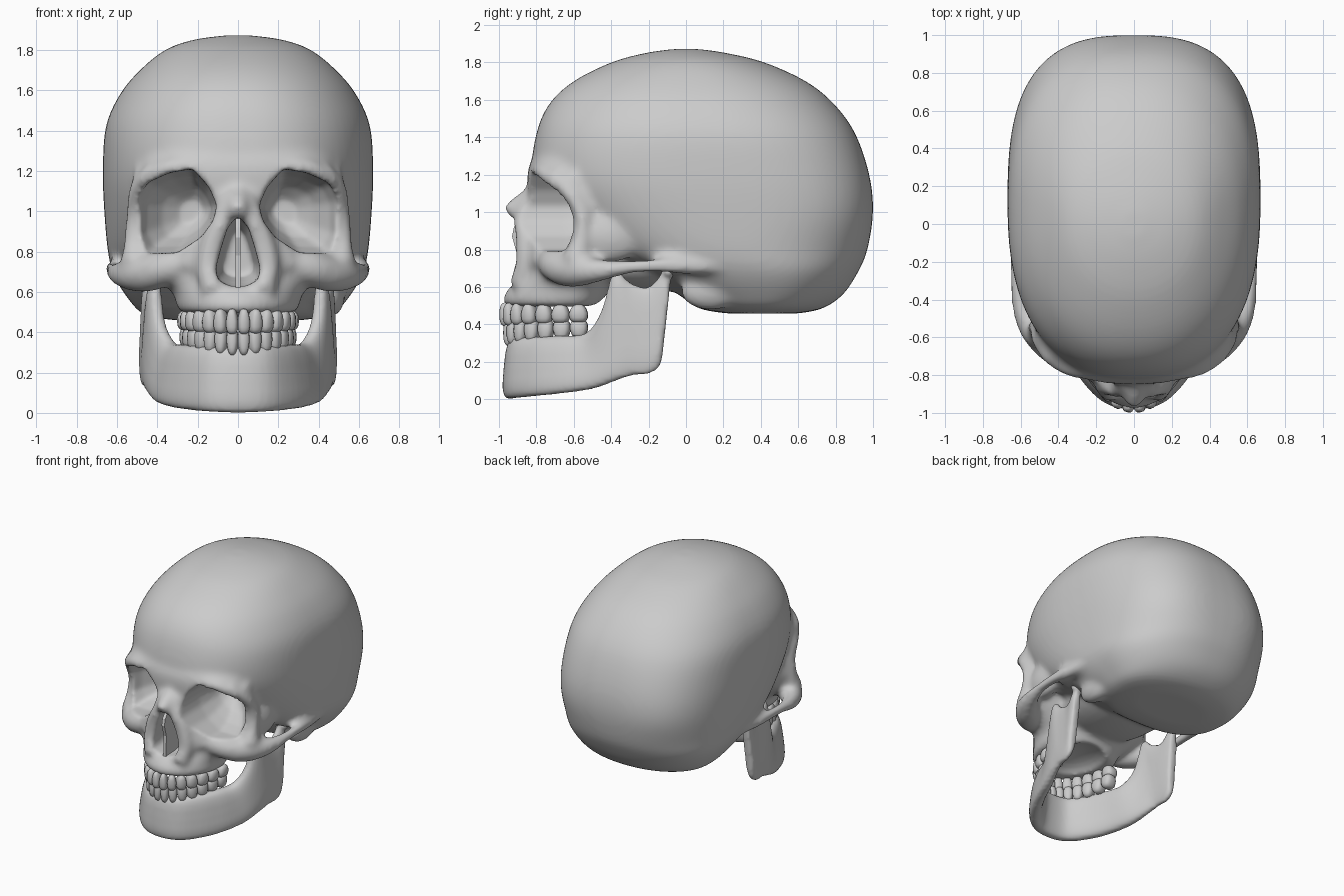
import bpy, bmesh
from math import sin, cos, pi, sqrt
from mathutils import Vector, Matrix

if "Cube" in bpy.data.objects:
    bpy.data.objects.remove(bpy.data.objects["Cube"])


def spline(rows, k):
    """Catmull-Rom refinement of rows of numbers."""
    out = []
    for i in range(len(rows) - 1):
        p = [rows[max(0, min(len(rows) - 1, i + d))] for d in (-1, 0, 1, 2)]
        for j in range(k):
            t = j / k
            out.append(tuple(0.5 * (2 * b + (c - a) * t + (2 * a - 5 * b + 4 * c - d) * t * t
                                    + (3 * b - a - 3 * c + d) * t ** 3) for a, b, c, d in zip(*p)))
    return out + [tuple(rows[-1])]


def spow(v, e):
    return (1 if v >= 0 else -1) * abs(v) ** e


def loft(bm, rings):
    vs = [[bm.verts.new(p) for p in r] for r in rings]
    n = len(vs[0])
    for a, b in zip(vs, vs[1:]):
        for i in range(n):
            bm.faces.new((a[i], a[(i + 1) % n], b[(i + 1) % n], b[i]))
    bm.faces.new(vs[0][::-1])
    bm.faces.new(vs[-1])


def slices(bm, rows, frac):
    """Stack of superellipses: (z, half width, front y, back y, front power, back power)."""
    rings = []
    for z, w, yf, yb, nf, nb in spline(rows, 4):
        yc, ring = yf + frac * (yb - yf), []
        for i in range(72):
            a = 2 * pi * i / 72
            n, d = (nb, yb - yc) if sin(a) >= 0 else (nf, yc - yf)
            ring.append((w * spow(cos(a), 2 / n), yc + d * spow(sin(a), 2 / n), z))
        rings.append(ring)
    loft(bm, rings)


def tube(bm, rows, side=1):
    """Tapered tube through (x, y, z, radius) rows."""
    pts = [(Vector((side * r[0], r[1], r[2])), r[3]) for r in spline(rows, 5)]
    rings = []
    for i, (p, r) in enumerate(pts):
        t = (pts[min(i + 1, len(pts) - 1)][0] - pts[max(i - 1, 0)][0]).normalized()
        u = t.cross(Vector((0.3, 0.1, 1))).normalized()
        v = t.cross(u)
        rings.append([p + r * (cos(2 * pi * j / 14) * u + sin(2 * pi * j / 14) * v) for j in range(14)])
    loft(bm, rings)


def ball(bm, c, r):
    bmesh.ops.create_uvsphere(bm, u_segments=24, v_segments=14, radius=1,
                              matrix=Matrix.Translation(c) @ Matrix.Diagonal((*r, 1)))


def finish(bm, name):
    bmesh.ops.recalc_face_normals(bm, faces=bm.faces)
    me = bpy.data.meshes.new(name)
    bm.to_mesh(me)
    bm.free()
    me.shade_smooth()
    ob = bpy.data.objects.new(name, me)
    bpy.context.collection.objects.link(ob)
    return ob


def remesh(ob, size):
    m = ob.modifiers.new("fuse", 'REMESH')
    m.mode, m.voxel_size, m.use_smooth_shade = 'VOXEL', size, True


# braincase
bm = bmesh.new()
slices(bm, [(.458, .3, .22, .6, 2.2, 2), (.485, .46, .07, .73, 2.6, 2.1), (.56, .54, -.04, .84, 2.8, 2.15),
            (.68, .615, -.22, .92, 2.8, 2.3), (.8, .645, -.5, .97, 2.5, 2.45), (1.0, .663, -.72, 1.0, 2.4, 2.75),
            (1.2, .67, -.82, .98, 2.4, 2.7), (1.42, .655, -.8, .905, 2.35, 2.5), (1.58, .585, -.73, .79, 2.25, 2.35),
            (1.7, .485, -.6, .64, 2.2, 2.25), (1.8, .36, -.4, .42, 2.1, 2.1), (1.85, .22, -.22, .22, 2, 2),
            (1.872, .06, -.07, .07, 2, 2)], .52)
# face block and upper jaw
slices(bm, [(1.4, .4, -.76, -.3, 2.4, 2.4), (1.3, .46, -.815, -.3, 2.5, 2.4), (1.22, .5, -.845, -.3, 2.6, 2.4),
            (1.12, .51, -.845, -.3, 2.5, 2.4), (1.0, .5, -.83, -.3, 2.4, 2.4), (.86, .5, -.83, -.32, 2.2, 2.4),
            (.75, .48, -.845, -.36, 2, 2.4), (.66, .39, -.88, -.4, 1.9, 2.4), (.59, .32, -.95, -.42, 1.9, 2.4),
            (.53, .305, -.98, -.44, 1.9, 2.4), (.495, .28, -.96, -.47, 1.9, 2.4)], .65)
# skull base
ball(bm, (0, -.2, .72), (.36, .47, .15))
# nose bridge
tube(bm, [(0, -.78, 1.18, .06), (0, -.8, 1.1, .06), (0, -.88, 1.04, .058), (0, -.95, .99, .048)])
for s in (1, -1):
    # brow ridge
    tube(bm, [(.1, -.785, 1.19, .05), (.23, -.785, 1.22, .045), (.36, -.755, 1.21, .045),
              (.46, -.685, 1.15, .045)], s)
    # outer eye socket rim, with a second strand filling the temple
    tube(bm, [(.42, -.72, 1.2, .045), (.49, -.635, 1.12, .045), (.512, -.56, 1.0, .045),
              (.515, -.555, .87, .05), (.51, -.59, .74, .075)], s)
    tube(bm, [(.46, -.62, 1.2, .06), (.475, -.53, 1.03, .06), (.48, -.52, .85, .05)], s)
    ball(bm, (.485, -.4, .87), (.075, .17, .14))
    # cheekbone and arch
    tube(bm, [(.25, -.735, .74, .07), (.36, -.7, .715, .085), (.45, -.63, .69, .092), (.53, -.545, .688, .083),
              (.59, -.44, .69, .057), (.618, -.3, .705, .037), (.623, -.15, .715, .037), (.605, 0, .71, .045),
              (.58, .2, .71, .04)], s)
    # temporal root behind the arch
    ball(bm, (.5, -.04, .75), (.13, .16, .07))
    # side walls of the nose
    tube(bm, [(.04, -.83, 1.07, .05), (.075, -.865, .96, .055), (.125, -.85, .84, .062),
              (.145, -.85, .72, .065), (.12, -.89, .6, .06)], s)
    tube(bm, [(.1, -.78, 1.0, .05), (.19, -.77, .84, .06), (.24, -.76, .72, .07)], s)
    # mastoid
    ball(bm, (.455, .13, .575), (.075, .16, .1))
skull = finish(bm, "skull")

# cutters: eye sockets, nose opening, palate
bm = bmesh.new()
socket = [(.105, 1.03), (.145, 1.12), (.225, 1.21), (.34, 1.19), (.45, 1.14), (.497, 1.05),
          (.497, .88), (.45, .79), (.3, .795), (.185, .87), (.125, .95)]
for s in (1, -1):
    loft(bm, [[(s * (cx + k * (x - .31)), y, 1.0 + k * (z - 1.0)) for x, z in socket]
              for y, cx, k in ((-1.1, .31, 1), (-.64, .31, 1), (-.54, .295, .86), (-.44, .26, .62), (-.37, .23, .3))])
half = [(.05, .92), (.085, .81), (.108, .72), (.1, .66), (.04, .63)]
pear = [(0, .975)] + half + [(-x, z) for x, z in half[::-1]]
loft(bm, [[(x * k, y, .78 + k * (z - .78)) for x, z in pear] for y, k in ((-1.1, 1.03), (-.8, 1), (-.6, .7))])
ball(bm, (0, -.62, .46), (.2, .27, .1))
cutter = finish(bm, "opening_cutter")
cutter.hide_render = True
cutter.hide_set(True)

# fuse the bones, cut the openings, soften
remesh(skull, .018)
m = skull.modifiers.new("blend", 'SMOOTH')
m.factor, m.iterations = .5, 8
m = skull.modifiers.new("openings", 'BOOLEAN')
m.operation, m.solver, m.object = 'DIFFERENCE', 'EXACT', cutter
remesh(skull, .015)
m = skull.modifiers.new("soften", 'SMOOTH')
m.factor, m.iterations = .5, 5
dg = bpy.context.evaluated_depsgraph_get()
baked = bpy.data.meshes.new_from_object(skull.evaluated_get(dg))
skull.modifiers.clear()
skull.data = baked
baked.shade_smooth()

# nasal septum
bm = bmesh.new()
loft(bm, [[(x, y, z) for y, z in ((-.92, .92), (-.93, .87), (-.905, .78), (-.91, .62), (-.6, .62), (-.6, .95), (-.88, .97))]
          for x in (-.012, .012)])
septum = finish(bm, "nasal_septum")
septum.data.shade_flat()

# lower jaw: stations of (bottom xyz, top xyz, thickness) from chin to hinge
right = [(.13, -.915, .005, .12, -.885, .33, .1), (.24, -.815, .015, .21, -.785, .335, .1),
         (.33, -.67, .03, .275, -.66, .34, .1), (.395, -.5, .055, .33, -.53, .355, .095),
         (.435, -.37, .1, .385, -.45, .47, .085), (.452, -.29, .125, .41, -.385, .685, .075),
         (.46, -.23, .13, .42, -.3, .625, .07), (.463, -.185, .14, .43, -.2, .6, .07),
         (.463, -.15, .165, .44, -.115, .69, .07), (.46, -.13, .2, .445, -.075, .7, .055)]
left = [(-r[0], r[1], r[2], -r[3], *r[4:]) for r in right[::-1]]
st = spline(left + [(0, -.94, 0, 0, -.91, .33, .1)] + right, 4)
mids = [Vector((r[0] + r[3], r[1] + r[4], 0)) / 2 for r in st]
rings = []
for i, r in enumerate(st):
    b, t = Vector(r[:3]), Vector(r[3:6])
    d = (mids[min(i + 1, len(st) - 1)] - mids[max(i - 1, 0)]).normalized()
    nrm = Vector((d.y, -d.x, 0)) * r[6] / 2
    rings.append([(b + t) / 2 + (t - b) / 2 * spow(sin(2 * pi * j / 24), .6) + nrm * spow(cos(2 * pi * j / 24), .7)
                  for j in range(24)])
bm = bmesh.new()
loft(bm, rings)
for s in (1, -1):
    ball(bm, (s * .445, -.095, .68), (.055, .035, .035))
jaw = finish(bm, "lower_jaw")
remesh(jaw, .014)
m = jaw.modifiers.new("soften", 'SMOOTH')
m.factor, m.iterations = .5, 4


# teeth: rounded blocks along a half ellipse
def teeth(name, a, b, z, h, root, rise):
    bm = bmesh.new()
    step = pi / 2 / 7
    for i in range(-7, 7):
        t = (i + .5) * step
        w = .5 * step * sqrt((a * cos(t)) ** 2 + (b * sin(t)) ** 2)
        back = abs(t) / (pi / 2)
        d = Vector((a * cos(t), b * sin(t), 0)).normalized()
        n = Vector((d.y, -d.x, 0))
        c = Vector((a * sin(t), -.525 - b * cos(t), z + rise * back))
        hh = h * (1 - .25 * back)
        new = bmesh.ops.create_uvsphere(bm, u_segments=14, v_segments=10, radius=1)["verts"]
        for v in new:
            x, y, q = (spow(k, .7) for k in v.co)
            taper = 1 - .28 * max(0, q * root)
            v.co = c + d * x * w * 1.04 * taper + n * y * (.034 + .016 * back) + Vector((0, 0, q * hh))
    return finish(bm, name)


teeth("upper_teeth", .255, .44, .453, .065, 1, .005)
teeth("lower_teeth", .243, .42, .352, .07, -1, .025)
